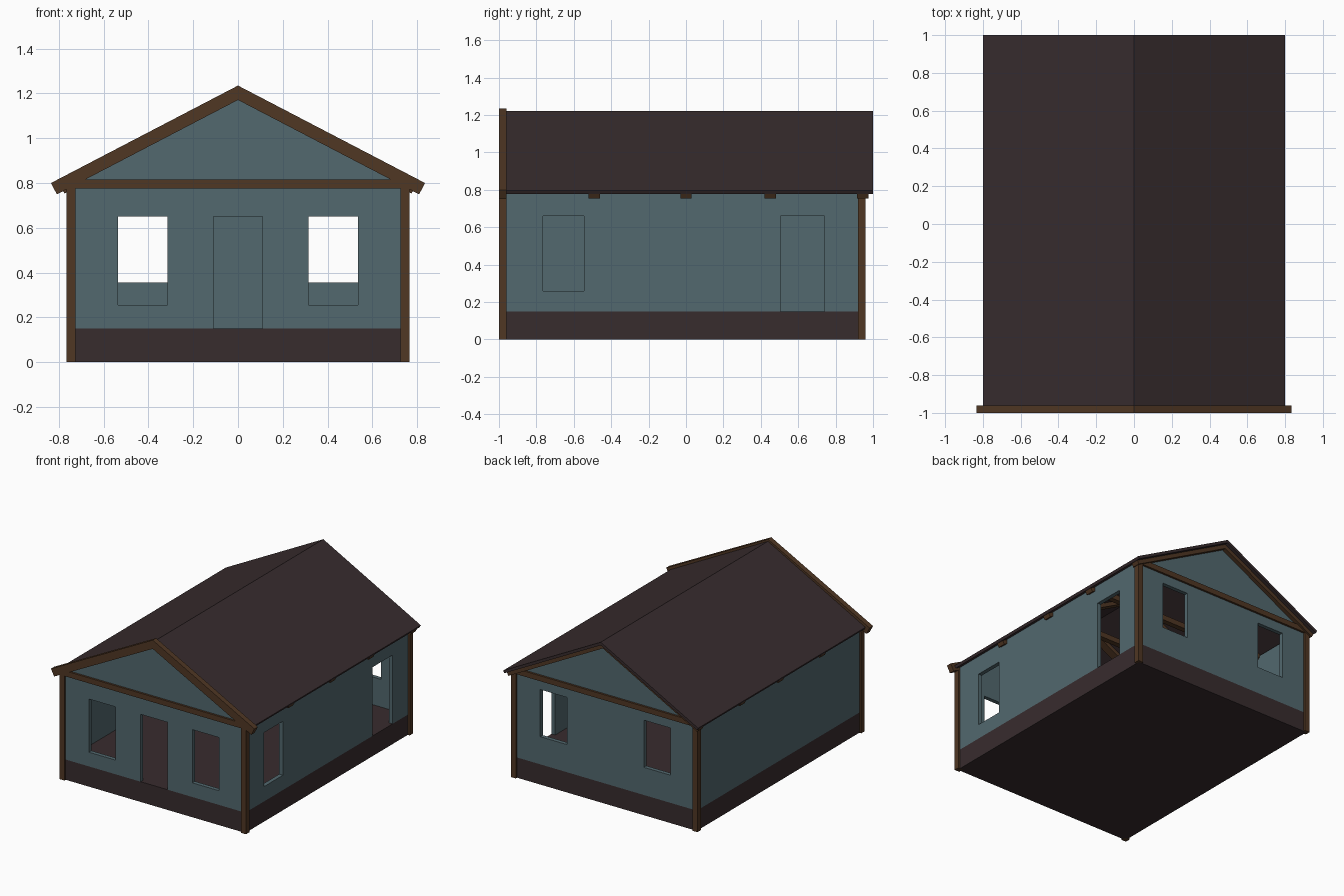
import bpy
import math
from mathutils import Matrix

cube = bpy.data.objects.get("Cube")
if cube:
    bpy.data.objects.remove(cube)


def material(name, rgb):
    m = bpy.data.materials.new(name)
    m.use_nodes = True
    m.diffuse_color = (*rgb, 1)
    m.node_tree.nodes["Principled BSDF"].inputs["Base Color"].default_value = (*rgb, 1)
    return m


TEAL = material("teal_paint", (0.085, 0.138, 0.156))
WOOD = material("brown_timber", (0.080, 0.038, 0.017))
DARK = material("dark_brown", (0.039, 0.025, 0.027))

# local profile (u, v) to world: along y the profile is (x, z), along x it is (y, z)
AXES = {
    "y": Matrix(((1, 0, 0, 0), (0, 0, -1, 0), (0, 1, 0, 0), (0, 0, 0, 1))),
    "x": Matrix(((0, 0, 1, 0), (1, 0, 0, 0), (0, 1, 0, 0), (0, 0, 0, 1))),
}


def rect(u0, u1, v0, v1):
    return [(u0, v0), (u1, v0), (u1, v1), (u0, v1)]


def panel(name, mat, axis, start, end, outline, holes=()):
    """Extrude a filled outline with holes between two positions on an axis."""
    curve = bpy.data.curves.new(name, "CURVE")
    curve.dimensions = "2D"
    curve.fill_mode = "BOTH"
    curve.extrude = (end - start) / 2
    for loop in (outline, *holes):
        spline = curve.splines.new("POLY")
        spline.points.add(len(loop) - 1)
        for point, (u, v) in zip(spline.points, loop):
            point.co = (u, v, 0, 1)
        spline.use_cyclic_u = True
        spline.use_smooth = False
    temp = bpy.data.objects.new(name + "_outline", curve)
    bpy.context.collection.objects.link(temp)
    graph = bpy.context.evaluated_depsgraph_get()
    mesh = bpy.data.meshes.new_from_object(temp.evaluated_get(graph))
    bpy.data.objects.remove(temp)
    bpy.data.curves.remove(curve)
    middle = (start + end) / 2
    shift = (0, middle, 0) if axis == "y" else (middle, 0, 0)
    mesh.transform(Matrix.Translation(shift) @ AXES[axis])
    mesh.materials.clear()
    mesh.materials.append(mat)
    mesh.name = name
    obj = bpy.data.objects.new(name, mesh)
    bpy.context.collection.objects.link(obj)
    return obj


def chevron(apex, eave_x, eave_z, thick):
    """Roof-shaped band with ends cut square to the slope."""
    a = math.atan2(apex - eave_z, eave_x)
    low_x, low_z = eave_x - thick * math.sin(a), eave_z - thick * math.cos(a)
    return [(-eave_x, eave_z), (0, apex), (eave_x, eave_z),
            (low_x, low_z), (0, apex - thick / math.cos(a)), (-low_x, low_z)]


WX, FRONT, BACK, T = 0.75, -0.985, 0.945, 0.03
FLOOR, EAVE = 0.15, 0.80

# plinth and floor
panel("plinth", DARK, "y", FRONT, BACK, rect(-WX, WX, 0, FLOOR))

# gable walls with openings
gable = [(-WX, FLOOR), (WX, FLOOR), (WX, EAVE), (0, 1.195), (-WX, EAVE)]
spans = ((-0.535, -0.315), (0.315, 0.535))
front_holes = [rect(a, b, 0.255, 0.65) for a, b in spans]
# the doorway reaches the floor, so it is notched into the outline
front = [gable[0], (-0.11, FLOOR), (-0.11, 0.65), (0.11, 0.65), (0.11, FLOOR), *gable[1:]]
panel("front_wall", TEAL, "y", FRONT, FRONT + T, front, front_holes)
panel("back_wall", TEAL, "y", BACK - T, BACK, gable,
      [rect(a, b, 0.355, 0.705) for a, b in spans])

# side walls, the left one with a window and a doorway
y0, y1 = FRONT + T, BACK - T
side = [(y0, FLOOR), (0.505, FLOOR), (0.505, 0.66), (0.74, 0.66), (0.74, FLOOR),
        (y1, FLOOR), (y1, EAVE), (y0, EAVE)]
panel("left_wall", TEAL, "x", WX - T, WX, side, [rect(-0.765, -0.545, 0.26, 0.66)])
panel("right_wall", TEAL, "x", -WX, T - WX, rect(y0, y1, FLOOR, EAVE))

# corner posts and gable cross beams
for end, start in (("front", -1.0), ("back", 0.92)):
    for label, s in (("left", 1), ("right", -1)):
        x0, x1 = sorted((s * 0.725, s * 0.766))
        panel(f"{end}_{label}_post", WOOD, "y", start, start + 0.04, rect(x0, x1, 0, 0.79))
    panel(f"{end}_cross_beam", WOOD, "y", start, start + 0.04,
          rect(-0.73, 0.73, 0.775, 0.815))

# roof, front barge boards and rafters
panel("roof", DARK, "y", -0.96, 1.0, chevron(1.22, 0.80, 0.796, 0.02))
panel("barge_boards", WOOD, "y", -1.0, -0.96, chevron(1.235, 0.835, 0.80, 0.057))
for i, y in enumerate((-0.49, 0.0, 0.45, 0.945)):
    panel(f"rafter_{i + 1}", WOOD, "y", y - 0.03, y + 0.03,
          chevron(1.196, 0.788, 0.778, 0.028))

# inner tie beams
for i, y in enumerate((-0.49, 0.0, 0.45)):
    panel(f"tie_beam_{i + 1}", WOOD, "y", y - 0.02, y + 0.02,
          rect(T - WX, WX - T, 0.775, 0.815))
